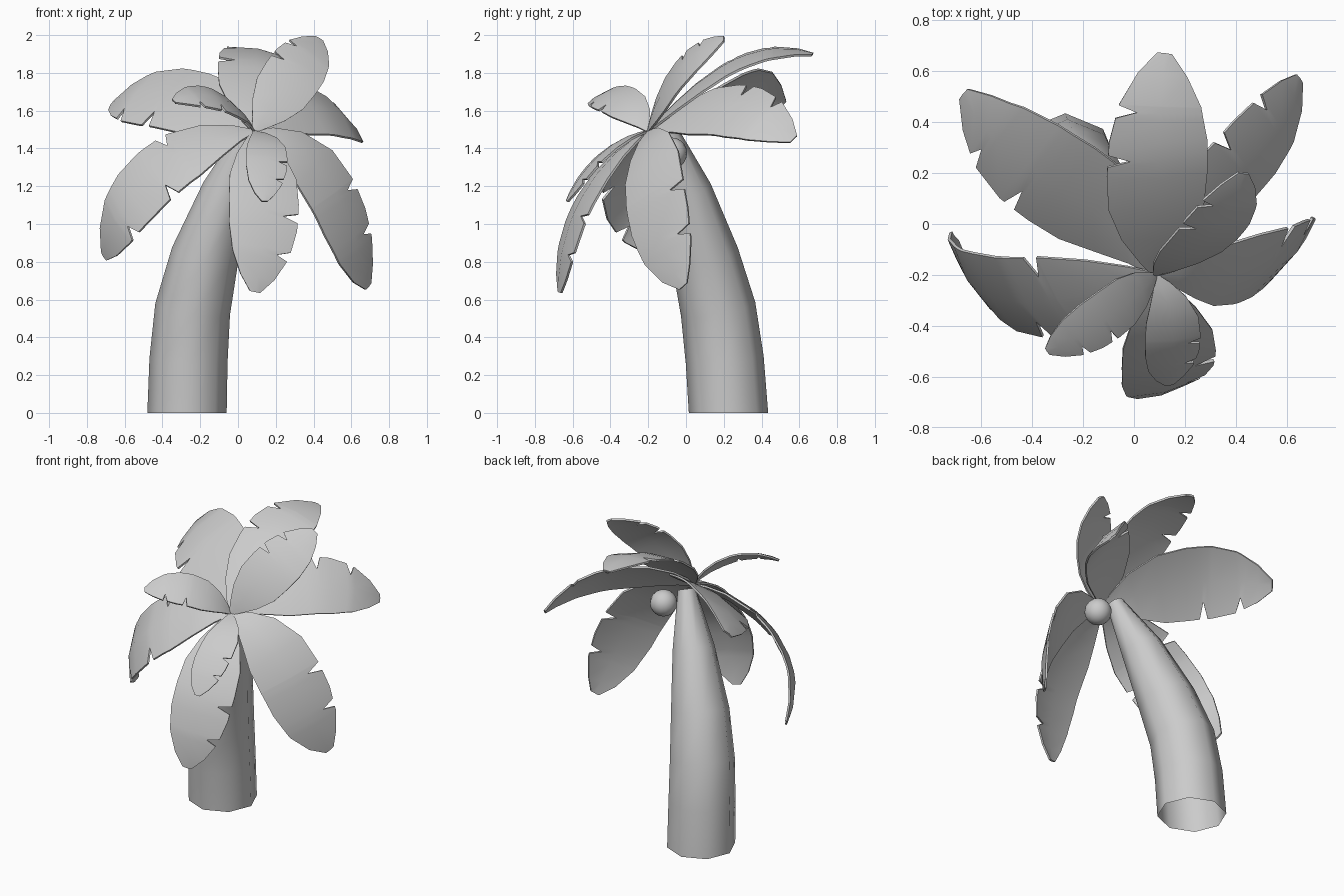
import bpy, bmesh, math
from mathutils import Vector

if "Cube" in bpy.data.objects:
    bpy.data.objects.remove(bpy.data.objects["Cube"], do_unlink=True)

GREY = (0.6, 0.6, 0.6, 1.0)
grey = bpy.data.materials.new("plain_grey")
grey.use_nodes = True
grey.diffuse_color = GREY
grey.node_tree.nodes["Principled BSDF"].inputs["Base Color"].default_value = GREY


def finish(name, bm, angle):
    bmesh.ops.recalc_face_normals(bm, faces=bm.faces)
    mesh = bpy.data.meshes.new(name)
    bm.to_mesh(mesh)
    bm.free()
    mesh.materials.append(grey)
    obj = bpy.data.objects.new(name, mesh)
    bpy.context.collection.objects.link(obj)
    bpy.ops.object.select_all(action='DESELECT')
    obj.select_set(True)
    bpy.context.view_layer.objects.active = obj
    bpy.ops.object.shade_smooth_by_angle(angle=math.radians(angle))


def along(points, t):
    """Smooth curve through the points, spaced by chord length."""
    knots = [0.0]
    for a, b in zip(points, points[1:]):
        knots.append(knots[-1] + (b - a).length)
    total, out = knots[-1], Vector()
    for i, p in enumerate(points):
        weight = 1.0
        for j, k in enumerate(knots):
            if j != i:
                weight *= (t * total - k) / (knots[i] - k)
        out += p * weight
    return out


def lerp_table(table, t):
    for (a, u), (b, v) in zip(table, table[1:]):
        if t <= b:
            return u + (v - u) * (t - a) / (b - a)
    return table[-1][1]


# Trunk: leaning, tapering eight-sided tube, open at the foot
SIDES = 8
rings = [((-.27, .225, 0), .21), ((-.262, .205, .28), .207), ((-.24, .17, .55), .2),
         ((-.175, .1, .83), .18), ((-.06, .005, 1.18), .13), ((.065, -.1, 1.5), .055)]
bm = bmesh.new()
loops = []
for i, (c, r) in enumerate(rings):
    c = Vector(c)
    lo, hi = Vector(rings[max(i - 1, 0)][0]), Vector(rings[min(i + 1, len(rings) - 1)][0])
    axis = (hi - lo).normalized() if i else Vector((0, 0, 1))
    turn = Vector((0, 0, 1)).rotation_difference(axis)
    angles = [math.tau * k / SIDES for k in range(SIDES)]
    loops.append([bm.verts.new(c + turn @ Vector((r * math.cos(a), r * math.sin(a), 0)))
                  for a in angles])
for low, high in zip(loops, loops[1:]):
    for k in range(SIDES):
        n = (k + 1) % SIDES
        bm.faces.new((low[k], low[n], high[n], high[k]))
bm.faces.new(loops[-1])
finish("trunk", bm, 50)

# Coconut tucked under the crown
bm = bmesh.new()
bmesh.ops.create_uvsphere(bm, u_segments=16, v_segments=10, radius=.083)
bmesh.ops.translate(bm, verts=bm.verts, vec=(.22, -.077, 1.375))
finish("coconut", bm, 60)

# Fronds: a gently folded blade along a curved midrib, with wedge tears in the edges
CROWN = Vector((.085, -.2, 1.49))
HEART = Vector((0, 0, 1.1))
OUTLINE = [(0, .06), (.08, .33), (.2, .68), (.35, .95), (.5, 1), (.65, .98),
           (.8, .82), (.92, .5), (1, .15)]
TEAR = .025
THICK = .012


def frond(name, path, across, width, plus=(), minus=(), fold=.12):
    points = [CROWN] + [Vector(p) for p in path]
    across = Vector(across)
    stops = {t for t, _ in OUTLINE}
    for tear in (*plus, *minus):
        stops = {t for t in stops if abs(t - tear) > TEAR}
        stops |= {tear - TEAR, tear, tear + TEAR}
    bm = bmesh.new()
    previous = None
    for t in sorted(stops):
        mid = along(points, t)
        tangent = (along(points, t + .01) - along(points, t - .01)).normalized()
        side = (across - tangent * across.dot(tangent)).normalized()
        normal = tangent.cross(side)
        if normal.dot(along(points, .5) - HEART) < 0:
            normal.negate()
        mid += normal * THICK / 2
        row = [bm.verts.new(mid)]
        for sign, tears in ((1, plus), (-1, minus)):
            w = width * lerp_table(OUTLINE, t)
            if any(abs(t - tear) < .001 for tear in tears):
                w *= .55
            row.append(bm.verts.new(mid + side * sign * w - normal * fold * w))
        if previous:
            bm.faces.new((previous[0], previous[1], row[1], row[0]))
            bm.faces.new((previous[2], previous[0], row[0], row[2]))
        previous = row
    # Point the faces outwards, then thicken towards the trunk
    bm.normal_update()
    if sum(f.normal.dot(f.calc_center_median() - HEART) for f in bm.faces) < 0:
        bmesh.ops.reverse_faces(bm, faces=bm.faces)
    bm.normal_update()
    bmesh.ops.solidify(bm, geom=bm.faces[:], thickness=THICK)
    finish(name, bm, 35)


frond("back_frond", [(.09, .05, 1.73), (.1, .35, 1.9), (.12, .67, 1.9)],
      (1, 0, -.18), .2, minus=(.57, .77))
frond("back_right_frond", [(-.14, .04, 1.62), (-.39, .21, 1.69), (-.67, .51, 1.63)],
      (.19, .36, .33), .24, minus=(.6, .82))
frond("back_left_frond", [(.29, .08, 1.61), (.49, .3, 1.6), (.65, .57, 1.45)],
      (-.17, .2, .26), .185, plus=(.57, .78))
frond("top_frond", [(.215, -.13, 1.68), (.335, 0, 1.85), (.43, .2, 1.98)],
      (.8, .05, -.42), .155, minus=(.6, .78))
frond("left_frond", [(.32, -.2, 1.4), (.54, -.17, 1.11), (.69, -.015, .67)],
      (.22, .32, .2), .2, plus=(.53, .75))
frond("right_frond", [(-.22, -.28, 1.42), (-.49, -.3, 1.23), (-.71, -.05, .83)],
      (-.2, .34, .25), .215, plus=(.38,), minus=(.5, .76))
frond("front_frond", [(.13, -.42, 1.32), (.14, -.59, 1.05), (.09, -.67, .64)],
      (1, .28, 0), .19, plus=(.58, .79))
frond("small_front_frond", [(.15, -.38, 1.42), (.15, -.53, 1.28), (.14, -.63, 1.12)],
      (1, .25, 0), .11, plus=(.55, .75))
frond("small_right_frond", [(-.03, -.31, 1.63), (-.17, -.41, 1.68), (-.34, -.5, 1.65)],
      (-.1, .2, .14), .115, minus=(.55, .78))
